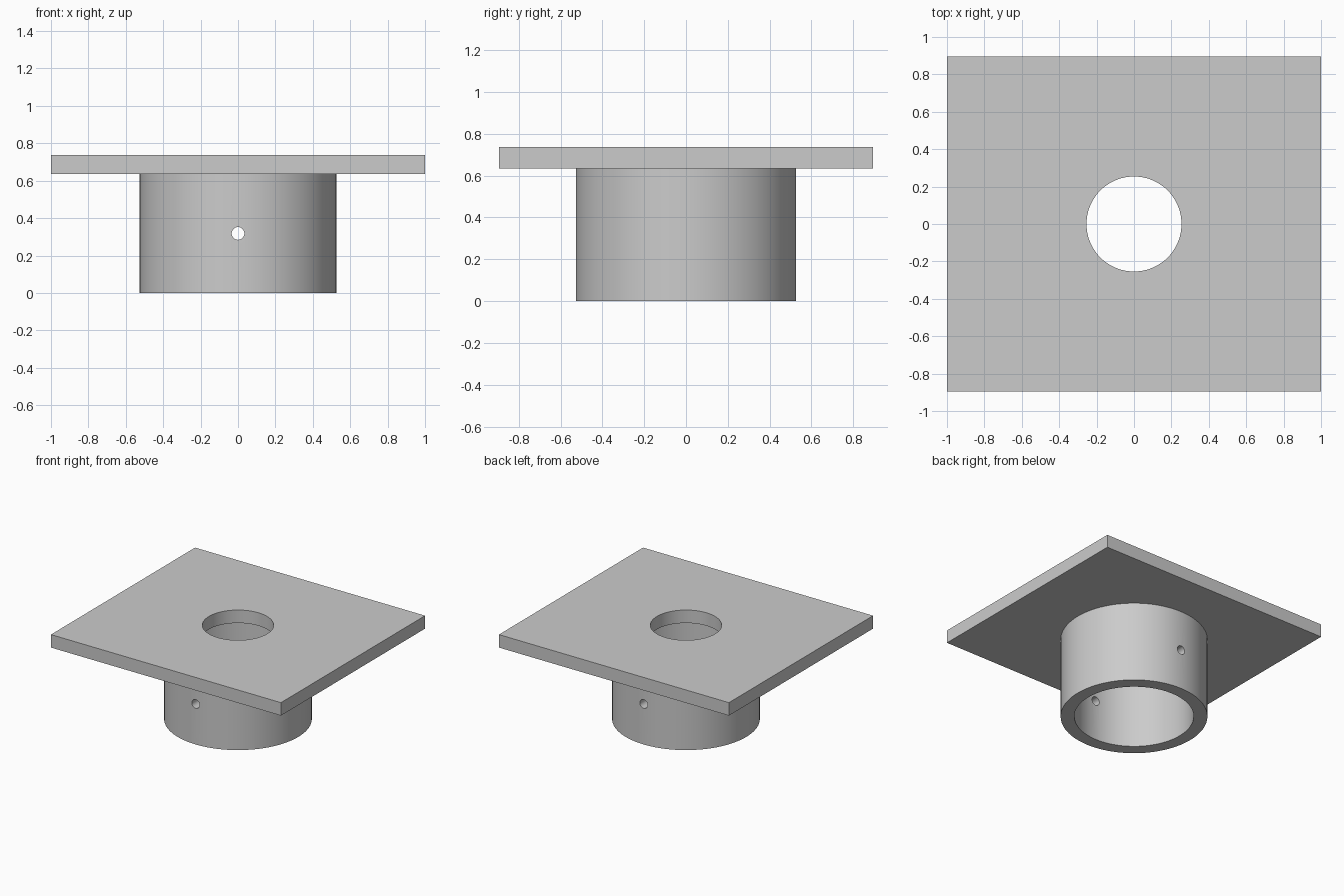
import bpy
from math import pi

default = bpy.data.objects.get("Cube")
if default:
    bpy.data.objects.remove(default, do_unlink=True)

PLATE_BOTTOM, PLATE_TOP = 0.635, 0.737
PLATE_HALF_DEPTH = 0.895
PLATE_HOLE_RADIUS = 0.254
TUBE_RADIUS, BORE_RADIUS = 0.526, 0.428
PIN_RADIUS, PIN_HEIGHT = 0.034, 0.318

# Plain grey metal
metal = bpy.data.materials.new("grey_metal")
metal.use_nodes = True
grey = (0.6, 0.6, 0.6, 1)
metal.diffuse_color = grey
metal.node_tree.nodes["Principled BSDF"].inputs["Base Color"].default_value = grey


def cylinder(name, radius, length, z, sides=96, tilt=0):
    bpy.ops.mesh.primitive_cylinder_add(vertices=sides, radius=radius, depth=length,
                                        location=(0, 0, z), rotation=(tilt, 0, 0))
    obj = bpy.context.object
    obj.name = name
    return obj


def cut(target, cutter):
    """Subtract the cutter from the target, then discard it."""
    mod = target.modifiers.new("hole", "BOOLEAN")
    mod.operation = "DIFFERENCE"
    mod.solver = "EXACT"
    mod.object = cutter
    activate(target)
    bpy.ops.object.modifier_apply(modifier=mod.name)
    bpy.data.objects.remove(cutter, do_unlink=True)


def activate(obj):
    bpy.ops.object.select_all(action="DESELECT")
    obj.select_set(True)
    bpy.context.view_layer.objects.active = obj


def finish(obj):
    obj.data.materials.clear()
    obj.data.materials.append(metal)
    activate(obj)
    bpy.ops.object.shade_smooth_by_angle(angle=pi / 6)


# Flange plate with a central hole
plate_z = (PLATE_BOTTOM + PLATE_TOP) / 2
bpy.ops.mesh.primitive_cube_add(size=2, location=(0, 0, plate_z))
plate = bpy.context.object
plate.name = "flange_plate"
plate.scale = (1, PLATE_HALF_DEPTH, (PLATE_TOP - PLATE_BOTTOM) / 2)
bpy.ops.object.transform_apply(location=False, rotation=False, scale=True)
cut(plate, cylinder("plate_hole_cutter", PLATE_HOLE_RADIUS, 1, plate_z))
finish(plate)

# Collar tube below the plate, bored through, with a cross pin hole front to back
tube = cylinder("collar_tube", TUBE_RADIUS, PLATE_BOTTOM, PLATE_BOTTOM / 2)
cut(tube, cylinder("bore_cutter", BORE_RADIUS, 2, PLATE_BOTTOM / 2))
cut(tube, cylinder("pin_hole_cutter", PIN_RADIUS, 2, PIN_HEIGHT, sides=32, tilt=pi / 2))
finish(tube)
